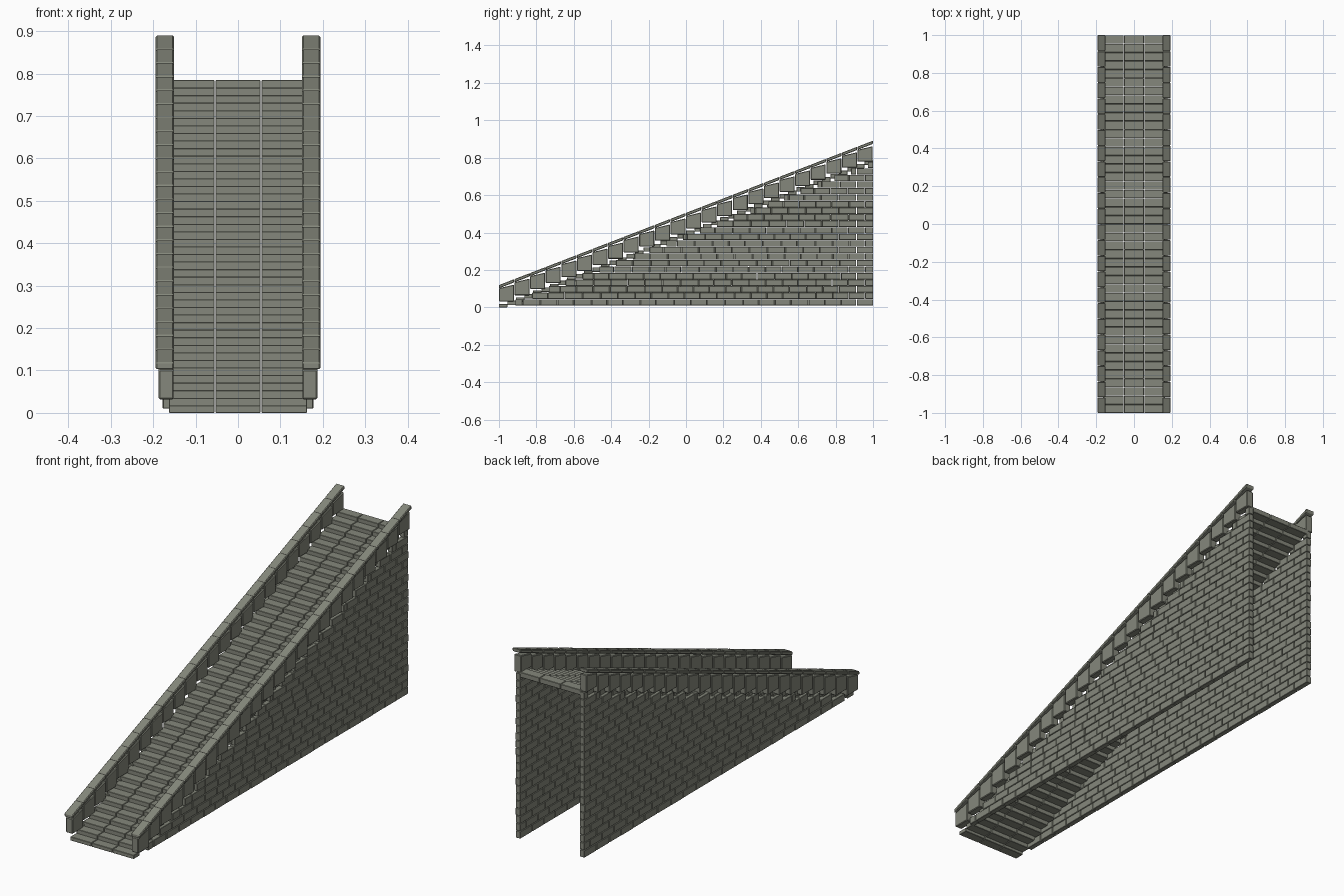
import bpy, bmesh, random

random.seed(4)
cube = bpy.data.objects.get("Cube")
if cube:
    bpy.data.objects.remove(cube, do_unlink=True)

stone = bpy.data.materials.new("grey_stone")
stone.use_nodes = True
colour = (0.235, 0.245, 0.2, 1)
stone.diffuse_color = colour
bsdf = stone.node_tree.nodes["Principled BSDF"]
bsdf.inputs["Base Color"].default_value = colour
bsdf.inputs["Roughness"].default_value = 0.9

SLOPE = 0.39


def add_block(bm, x, y, z, top_rise=0.0, bottom_rise=0.0):
    """Box between the given ranges; its top and bottom may rise towards the back."""
    v = [bm.verts.new((px, py, z[k] + j * (top_rise if k else bottom_rise)))
         for px in x for j, py in enumerate(y) for k in (0, 1)]
    for f in ((0, 1, 3, 2), (4, 6, 7, 5), (0, 4, 5, 1),
              (2, 3, 7, 6), (0, 2, 6, 4), (1, 5, 7, 3)):
        bm.faces.new([v[i] for i in f])


def finish(bm, name, bevel):
    bmesh.ops.recalc_face_normals(bm, faces=bm.faces)
    mesh = bpy.data.meshes.new(name)
    bm.to_mesh(mesh)
    bm.free()
    mesh.materials.append(stone)
    obj = bpy.data.objects.new(name, mesh)
    bpy.context.collection.objects.link(obj)
    mod = obj.modifiers.new("worn_edges", 'BEVEL')
    mod.width = bevel
    mod.segments = 1
    return obj


def side_range(side, inner, outer):
    return sorted((side * inner, side * outer))


# Steps: three slabs across each tread, open underneath
STEPS = 44
run, rise = 2 / STEPS, 0.785 / STEPS
bm = bmesh.new()
for i in range(STEPS):
    y0, top = -1 + i * run, (i + 1) * rise
    bottom = max(0, top - 0.024)
    for a, b in ((-0.163, -0.055), (-0.053, 0.053), (0.055, 0.163)):
        add_block(bm, (a, b), (y0, y0 + run - 0.001), (bottom, top))
finish(bm, "steps", 0.0015)

# Parapets and walls on both sides
PIECES = 24
pitch = 2 / PIECES
ROWS = 22
row_height = 0.77 / ROWS
for side, label in ((1, "left"), (-1, "right")):
    # Brick courses, laid from the back towards the sloping front
    bm = bmesh.new()
    for r in range(ROWS):
        z0 = 0.01 + r * row_height
        z1 = z0 + row_height - 0.002
        start = -1 + (z1 - 0.01) / SLOPE
        back = 1.0
        length = 0.045 if r % 2 else 0.09
        while back - start > 0.02:
            front = max(start, back - length)
            outer = 0.177 + random.uniform(-0.001, 0.001)
            add_block(bm, side_range(side, 0.153, outer),
                      (front + 0.003, back), (z0, z1))
            back = front
            length = 0.09 + random.uniform(-0.008, 0.008)
    finish(bm, label + "_brick_wall", 0.0015)

    # Upright parapet stones
    bm = bmesh.new()
    for i in range(PIECES):
        y0 = -1 + i * pitch
        z0 = 0.032 + SLOPE * i * pitch
        z1 = 0.102 + 0.386 * i * pitch
        add_block(bm, side_range(side, 0.152, 0.187),
                  (y0, y0 + pitch - 0.003), (z0, z1), 0.6 * pitch * 0.386)
    finish(bm, label + "_parapet_stones", 0.003)

    # Sloping coping slabs
    bm = bmesh.new()
    for i in range(PIECES):
        y0 = -1 + i * pitch
        z0 = 0.102 + 0.386 * i * pitch
        length = pitch - (0.002 if i < PIECES - 1 else 0)
        add_block(bm, side_range(side, 0.151, 0.194), (y0, y0 + length),
                  (z0, z0 + 0.017), 0.386 * length, 0.386 * length)
    finish(bm, label + "_coping", 0.003)
